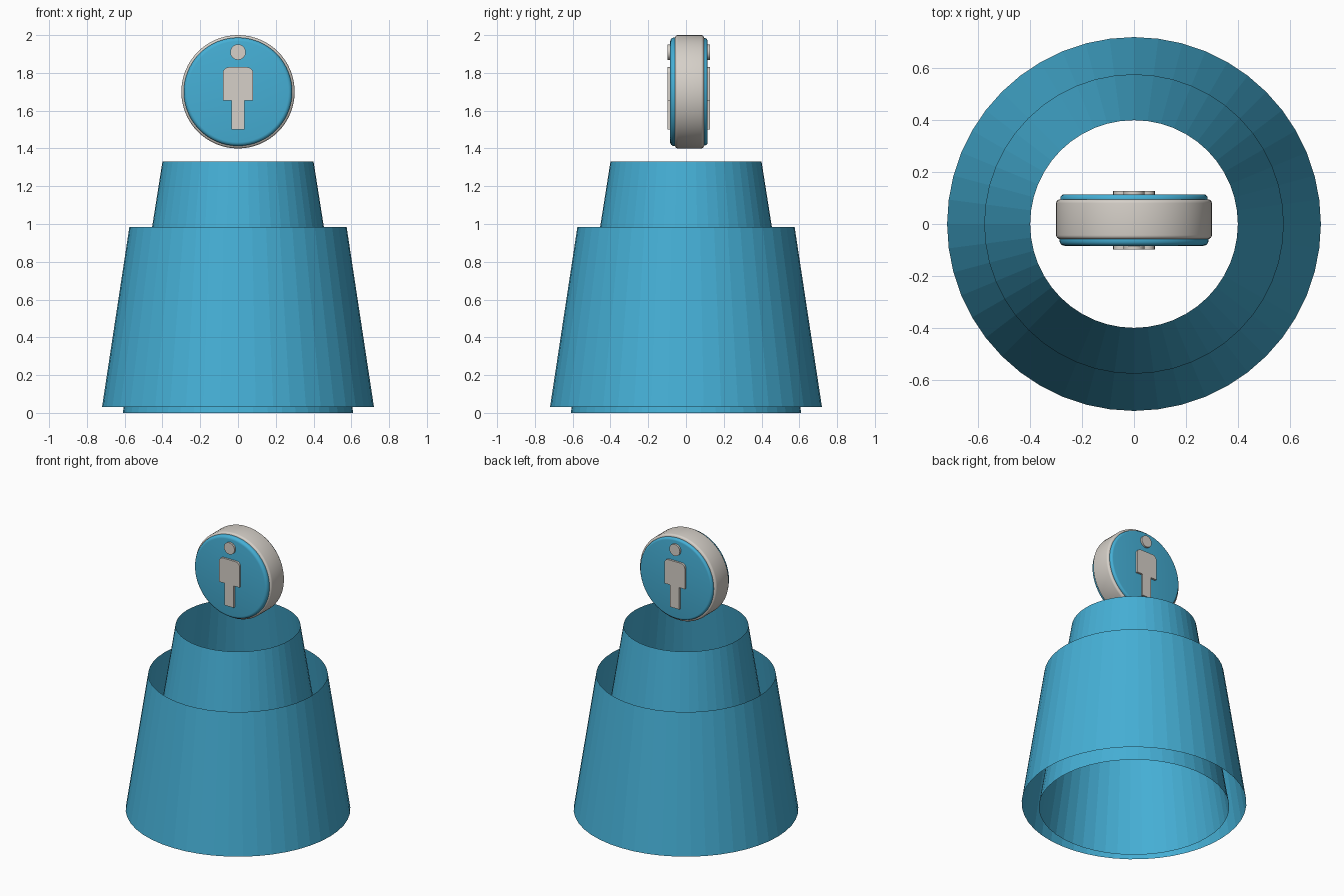
import bpy, bmesh, math
from mathutils import Matrix

if "Cube" in bpy.data.objects:
    bpy.data.objects.remove(bpy.data.objects["Cube"])


def material(name, rgb):
    m = bpy.data.materials.new(name)
    m.diffuse_color = (*rgb, 1)
    m.use_nodes = True
    m.node_tree.nodes["Principled BSDF"].inputs["Base Color"].default_value = m.diffuse_color
    return m


BLUE = material("sky_blue", (0.06, 0.43, 0.67))
GREY = material("warm_grey", (0.67, 0.63, 0.58))
DISC_Y, DISC_Z = 0.02, 1.70


def finish(name, bm, mat, smooth=None):
    mesh = bpy.data.meshes.new(name)
    bm.to_mesh(mesh)
    bm.free()
    mesh.materials.append(mat)
    ob = bpy.data.objects.new(name, mesh)
    bpy.context.collection.objects.link(ob)
    if smooth:
        bpy.ops.object.select_all(action='DESELECT')
        ob.select_set(True)
        bpy.context.view_layer.objects.active = ob
        bpy.ops.object.shade_smooth_by_angle(angle=math.radians(smooth))
    return ob


def open_cone(name, r0, r1, z0, z1, seg=48):
    """Open tapered shell without end caps."""
    bm = bmesh.new()
    bmesh.ops.create_cone(bm, cap_ends=False, segments=seg, radius1=r0,
                          radius2=r1, depth=z1 - z0,
                          matrix=Matrix.Translation((0, 0, (z0 + z1) / 2)))
    finish(name, bm, BLUE)


def disc(name, mat, r, y0, y1, z, bevel0=0, bevel1=0, seg=64):
    """Solid disc along y, with rounded front and back edges."""
    prof = [(0, y0)]
    steps = [i / 4 * math.pi / 2 for i in range(5)]
    if bevel0:
        prof += [(r - bevel0 * (1 - math.sin(a)), y0 + bevel0 * (1 - math.cos(a))) for a in steps]
    else:
        prof.append((r, y0))
    if bevel1:
        prof += [(r - bevel1 * (1 - math.cos(a)), y1 - bevel1 * (1 - math.sin(a))) for a in steps]
    else:
        prof.append((r, y1))
    prof.append((0, y1))
    bm = bmesh.new()
    vs = [bm.verts.new((p, y, z)) for p, y in prof]
    es = [bm.edges.new(e) for e in zip(vs, vs[1:])]
    bmesh.ops.spin(bm, geom=vs + es, cent=(0, 0, z), axis=(0, 1, 0),
                   angle=2 * math.pi, steps=seg)
    bmesh.ops.remove_doubles(bm, verts=bm.verts[:], dist=1e-5)
    bmesh.ops.recalc_face_normals(bm, faces=bm.faces[:])
    finish(name, bm, mat, 35)


def figure_body(name, y0, y1):
    """Standing pictogram body extruded along y."""
    rad = 0.03
    half = [(0.05 + rad * math.sin(a), 1.80 + rad * math.cos(a))
            for a in (i / 5 * math.pi / 2 for i in range(6))]
    half += [(0.08, 1.655), (0.035, 1.655), (0.035, 1.50)]
    outline = half + [(-x, z) for x, z in reversed(half)]
    bm = bmesh.new()
    face = bm.faces.new([bm.verts.new((x, y0, z)) for x, z in outline])
    ext = bmesh.ops.extrude_face_region(bm, geom=[face], use_keep_orig=True)
    moved = [v for v in ext["geom"] if isinstance(v, bmesh.types.BMVert)]
    bmesh.ops.translate(bm, verts=moved, vec=(0, y1 - y0, 0))
    bmesh.ops.recalc_face_normals(bm, faces=bm.faces[:])
    finish(name, bm, GREY, 35)


# Two nested open shells
open_cone("outer_skirt", 0.72, 0.575, 0.03, 0.985)
open_cone("inner_skirt", 0.61, 0.40, 0.0, 1.33)

# Floating round sign: grey rim with a blue plate on either side
disc("sign_rim", GREY, 0.30, -0.058, 0.095, DISC_Z, 0.015, 0.015)
disc("front_plate", BLUE, 0.287, -0.084, -0.05, DISC_Z, bevel0=0.02)
disc("back_plate", BLUE, 0.284, 0.085, 0.114, DISC_Z, bevel1=0.015)

# Raised pictogram on both sides
for side, y0, y1 in (("front", -0.098, -0.08), ("back", 0.11, 0.128)):
    disc(side + "_figure_head", GREY, 0.041, y0, y1, 1.91, seg=32)
    figure_body(side + "_figure_body", y0, y1)
